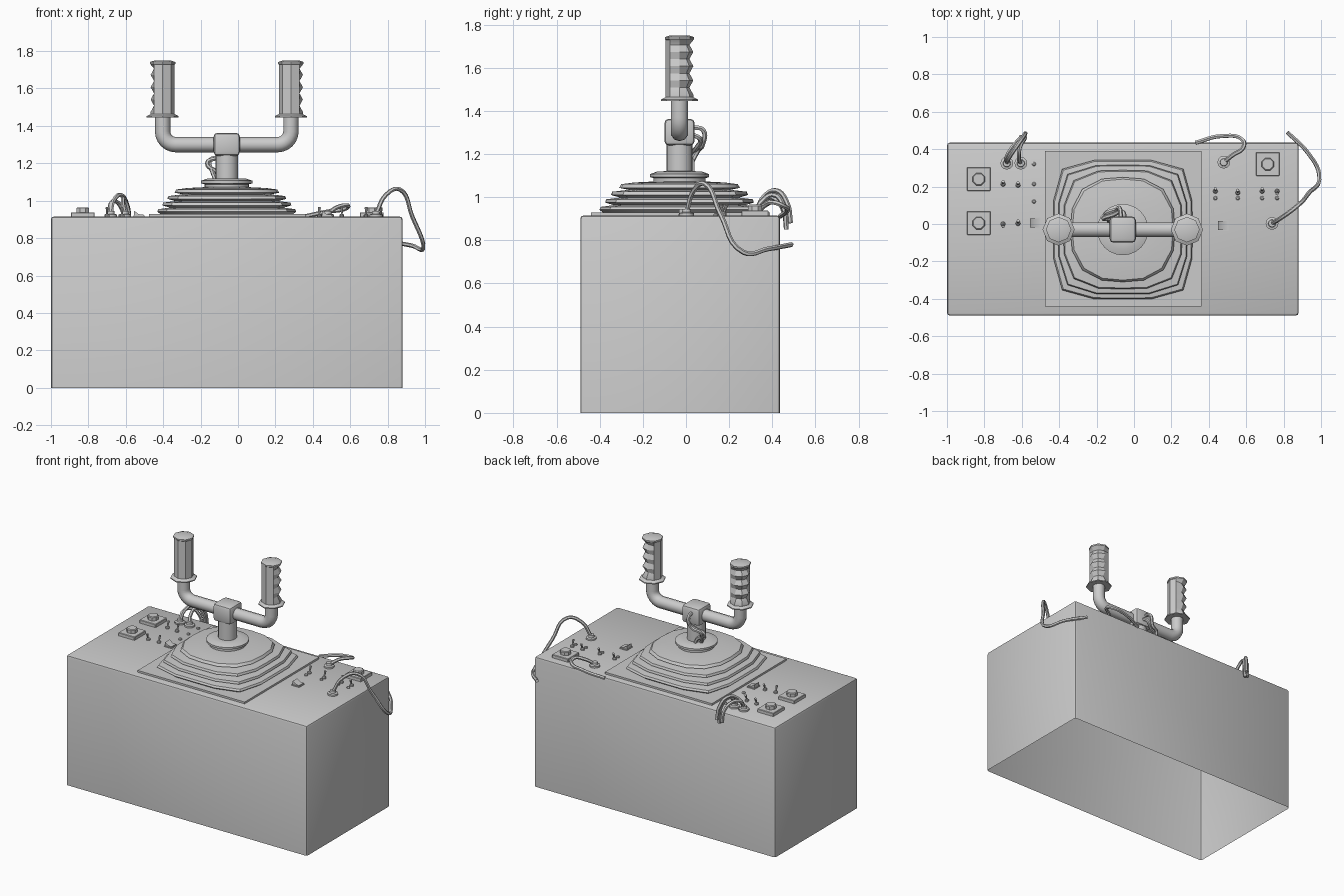
import bpy, bmesh, math
from mathutils import Vector, Matrix

if "Cube" in bpy.data.objects:
    bpy.data.objects.remove(bpy.data.objects["Cube"])

CX, CY, DECK = -0.06, -0.03, 0.915


def finish(name, bm, smooth=True, angle=35):
    bmesh.ops.recalc_face_normals(bm, faces=bm.faces)
    me = bpy.data.meshes.new(name)
    bm.to_mesh(me)
    bm.free()
    ob = bpy.data.objects.new(name, me)
    bpy.context.collection.objects.link(ob)
    bpy.context.view_layer.objects.active = ob
    if smooth:
        bpy.ops.object.select_all(action='DESELECT')
        ob.select_set(True)
        bpy.ops.object.shade_smooth_by_angle(angle=math.radians(angle))
    return ob


def box(name, lo, hi, bevel=0.0, open_bottom=False, segs=2):
    bm = bmesh.new()
    lo, hi = Vector(lo), Vector(hi)
    size = hi - lo
    bmesh.ops.create_cube(bm, size=1, matrix=Matrix.Translation((lo + hi) / 2) @ Matrix.Diagonal((*size, 1)))
    if bevel:
        edges = [e for e in bm.edges if not (open_bottom and all(v.co.z < lo.z + 1e-4 for v in e.verts))]
        bmesh.ops.bevel(bm, geom=edges, offset=bevel, segments=segs, affect='EDGES', profile=0.5)
    if open_bottom:
        bm.normal_update()
        low = [f for f in bm.faces if all(v.co.z < lo.z + 1e-4 for v in f.verts)]
        bmesh.ops.delete(bm, geom=low, context='FACES')
    return finish(name, bm)


def loft(name, rings, angle=35):
    """Skin a list of closed point rings and cap both ends."""
    bm = bmesh.new()
    vs = [[bm.verts.new(p) for p in r] for r in rings]
    n = len(vs[0])
    for a, b in zip(vs, vs[1:]):
        for i in range(n):
            bm.faces.new((a[i], a[(i + 1) % n], b[(i + 1) % n], b[i]))
    bm.faces.new(vs[0][::-1])
    bm.faces.new(vs[-1])
    return finish(name, bm, angle=angle)


def lathe(name, x, y, profile, sides=16, phase=0.0, angle=35):
    return loft(name, [[(x + r * math.cos(phase + math.tau * i / sides),
                         y + r * math.sin(phase + math.tau * i / sides), z)
                        for i in range(sides)] for r, z in profile], angle)


def tube(name, pts, radius, smooth_path=True, res=2):
    cu = bpy.data.curves.new(name, 'CURVE')
    cu.dimensions = '3D'
    cu.bevel_depth, cu.bevel_resolution = radius, res
    cu.use_fill_caps = True
    cu.resolution_u = 6
    if smooth_path:
        sp = cu.splines.new('BEZIER')
        sp.bezier_points.add(len(pts) - 1)
        for bp, p in zip(sp.bezier_points, pts):
            bp.co = p
            bp.handle_left_type = bp.handle_right_type = 'AUTO'
    else:
        sp = cu.splines.new('POLY')
        sp.points.add(len(pts) - 1)
        for q, p in zip(sp.points, pts):
            q.co = (*p, 1)
    ob = bpy.data.objects.new(name, cu)
    bpy.context.collection.objects.link(ob)
    bpy.ops.object.select_all(action='DESELECT')
    bpy.context.view_layer.objects.active = ob
    ob.select_set(True)
    bpy.ops.object.convert(target='MESH')
    bpy.ops.object.shade_smooth_by_angle(angle=math.radians(40))


# Housing (open underneath) and boot plate
box("housing", (-1, -0.49, 0), (0.88, 0.435, DECK), 0.015, open_bottom=True)
box("boot_plate", (-0.475, -0.44, DECK - 0.005), (0.36, 0.39, 0.928))


# Pleated rubber boot: rounded squares blending to a circle
def super_ring(r, z, n, sides=16):
    pts = []
    for i in range(sides):
        a = math.tau * i / sides
        c, s = math.cos(a), math.sin(a)
        k = r / (abs(c) ** n + abs(s) ** n) ** (1 / n)
        pts.append((CX + k * c, CY + k * s, z))
    return pts


boot = [(0.35, 0.925, 5), (0.372, 0.942, 5), (0.365, 0.955, 5), (0.305, 0.963, 5),
        (0.345, 0.975, 4.5), (0.34, 0.99, 4.5), (0.275, 0.998, 4),
        (0.318, 1.010, 3.6), (0.312, 1.025, 3.6), (0.235, 1.034, 3),
        (0.28, 1.043, 2.7), (0.27, 1.060, 2.6), (0.21, 1.068, 2.2), (0.13, 1.072, 2)]
loft("rubber_boot", [super_ring(*b) for b in boot])
lathe("boot_collar", CX, CY, [(0.12, 1.065), (0.12, 1.088), (0.137, 1.093), (0.137, 1.107),
                              (0.105, 1.118), (0.075, 1.12)], 24)

# Column, hub and yoke tube
lathe("column", CX, CY, [(0.06, 1.10), (0.06, 1.27)], 20)
box("hub", (CX - 0.07, CY - 0.07, 1.24), (CX + 0.07, CY + 0.07, 1.363), 0.02)
HALF, BEND, BZ = 0.343, 0.07, 1.30
arm = [(HALF, 1.47)] + [(HALF - BEND + BEND * math.cos(t), BZ + BEND - BEND * math.sin(t))
                        for t in [math.pi / 2 * i / 6 for i in range(7)]]
path = [(CX + x, CY, z) for x, z in arm] + [(CX - x, CY, z) for x, z in reversed(arm)]
tube("yoke_tube", path, 0.041, smooth_path=False, res=3)


# Octagonal grips with finger grooves facing outward and back
def grip(name, side):
    gx, sides = CX + side * HALF, 8
    prof = [(0.05, 1.447, 0), (0.086, 1.445, 0), (0.086, 1.452, 0), (0.064, 1.463, 0)]
    for k in range(4):
        z = 1.475 + k * 0.066
        prof += [(0.064, z, 0), (0.064, z + 0.033, 1)]
    prof += [(0.064, 1.728, 0), (0.068, 1.732, 0), (0.068, 1.742, 0), (0.045, 1.749, 0)]
    rings = []
    for r, z, groove in prof:
        ring = []
        for i in range(sides):
            a = math.tau * i / sides
            facing = max(0, math.cos(a) * side * 0.707 + math.sin(a) * 0.707)
            k = r - groove * 0.019 * min(1, facing * 1.35)
            ring.append((gx + k * math.cos(a), CY + k * math.sin(a), z))
        rings.append(ring)
    loft(name, rings, 30)


grip("left_grip", -1)
grip("right_grip", 1)

# Square push buttons
for i, (x, y) in enumerate([(-0.83, 0.24), (-0.83, 0.005), (0.715, 0.32)]):
    box(f"button_base_{i}", (x - 0.063, y - 0.063, DECK - 0.005), (x + 0.063, y + 0.063, 0.938), 0.003, segs=1)
    lathe(f"button_cap_{i}", x, y, [(0.036, 0.935), (0.036, 0.96), (0.031, 0.965)], 8, math.pi / 8)

# Toggle switches with leaning levers
toggles = [(-0.70, 0.213, 1), (-0.62, 0.207, 1), (-0.70, 0.0, -1), (-0.62, 0.003, 1),
           (0.435, 0.175, 1), (0.555, 0.167, 1), (0.685, 0.175, 1), (0.765, 0.175, -1)]
for i, (x, y, lean) in enumerate(toggles):
    lathe(f"toggle_nut_{i}", x, y, [(0.013, DECK - 0.004), (0.013, 0.924), (0.008, 0.93)], 8)
    bm = bmesh.new()
    bmesh.ops.create_cone(bm, cap_ends=True, segments=8, radius1=0.004, radius2=0.008, depth=0.042,
                          matrix=Matrix.Translation((x, y, 0.924)) @ Matrix.Rotation(-0.35 * lean, 4, 'X')
                          @ Matrix.Translation((0, 0, 0.021)))
    finish(f"toggle_lever_{i}", bm)

# Indicator lamps
lamps = [(-0.535, y) for y in (0.32, 0.213, 0.12)] + [(x, 0.138) for x in (0.435, 0.555, 0.685, 0.765)]
for i, (x, y) in enumerate(lamps):
    lathe(f"lamp_{i}", x, y, [(0.011, DECK - 0.004), (0.011, 0.921), (0.006, 0.926)], 8)

# Rocker switches: a frame and a tilted key
for i, (x, y) in enumerate([(-0.53, 0.005), (0.475, -0.008)]):
    box(f"rocker_frame_{i}", (x - 0.029, y - 0.03, DECK - 0.005), (x + 0.029, y + 0.03, 0.92))
    loft(f"rocker_key_{i}", [[(x + u, yy, z) for u, z in
                              ((-0.025, 0.917), (0.025, 0.917), (0.025, 0.926), (0, 0.928), (-0.025, 0.945))]
                             for yy in (y - 0.025, y + 0.025)])

# Cable sockets
for i, (x, y) in enumerate([(-0.68, 0.325), (-0.605, 0.325), (0.48, 0.33), (0.738, 0.003)]):
    lathe(f"cable_socket_{i}", x, y, [(0.034, DECK - 0.004), (0.034, 0.926), (0.021, 0.93),
                                      (0.019, 0.945), (0.01, 0.946)], 12)

# Loose cables
cables = {
    "side_cable": [(0.738, 0.003, 0.93), (0.79, 0.035, 1.03), (0.865, 0.09, 1.06), (0.93, 0.16, 0.92),
                   (0.99, 0.265, 0.745), (0.93, 0.38, 0.76), (0.82, 0.49, 0.78)],
    "back_cable": [(0.48, 0.33, 0.93), (0.53, 0.37, 0.965), (0.585, 0.41, 0.975), (0.58, 0.45, 0.96),
                   (0.47, 0.47, 0.94), (0.33, 0.435, 0.91)],
    "left_cable_a": [(-0.68, 0.325, 0.93), (-0.665, 0.36, 1.0), (-0.625, 0.42, 1.03), (-0.59, 0.47, 0.97),
                     (-0.58, 0.485, 0.88)],
    "left_cable_b": [(-0.605, 0.325, 0.93), (-0.615, 0.35, 0.98), (-0.61, 0.41, 1.01), (-0.585, 0.455, 0.94),
                     (-0.585, 0.465, 0.85)],
    "left_cable_c": [(-0.68, 0.325, 0.93), (-0.68, 0.36, 0.985), (-0.65, 0.41, 0.995), (-0.615, 0.45, 0.94),
                     (-0.605, 0.465, 0.86)],
    "hub_cable_a": [(-0.07, 0.03, 1.325), (-0.075, 0.08, 1.31), (-0.10, 0.075, 1.24), (-0.15, 0.055, 1.215),
                    (-0.135, 0.02, 1.15), (-0.12, 0.0, 1.11)],
    "hub_cable_b": [(-0.05, 0.03, 1.29), (-0.06, 0.065, 1.27), (-0.11, 0.05, 1.23), (-0.165, 0.03, 1.2),
                    (-0.11, 0.03, 1.15), (-0.09, 0.03, 1.11)],
}
for name, pts in cables.items():
    tube(name, pts, 0.0115, res=1)
